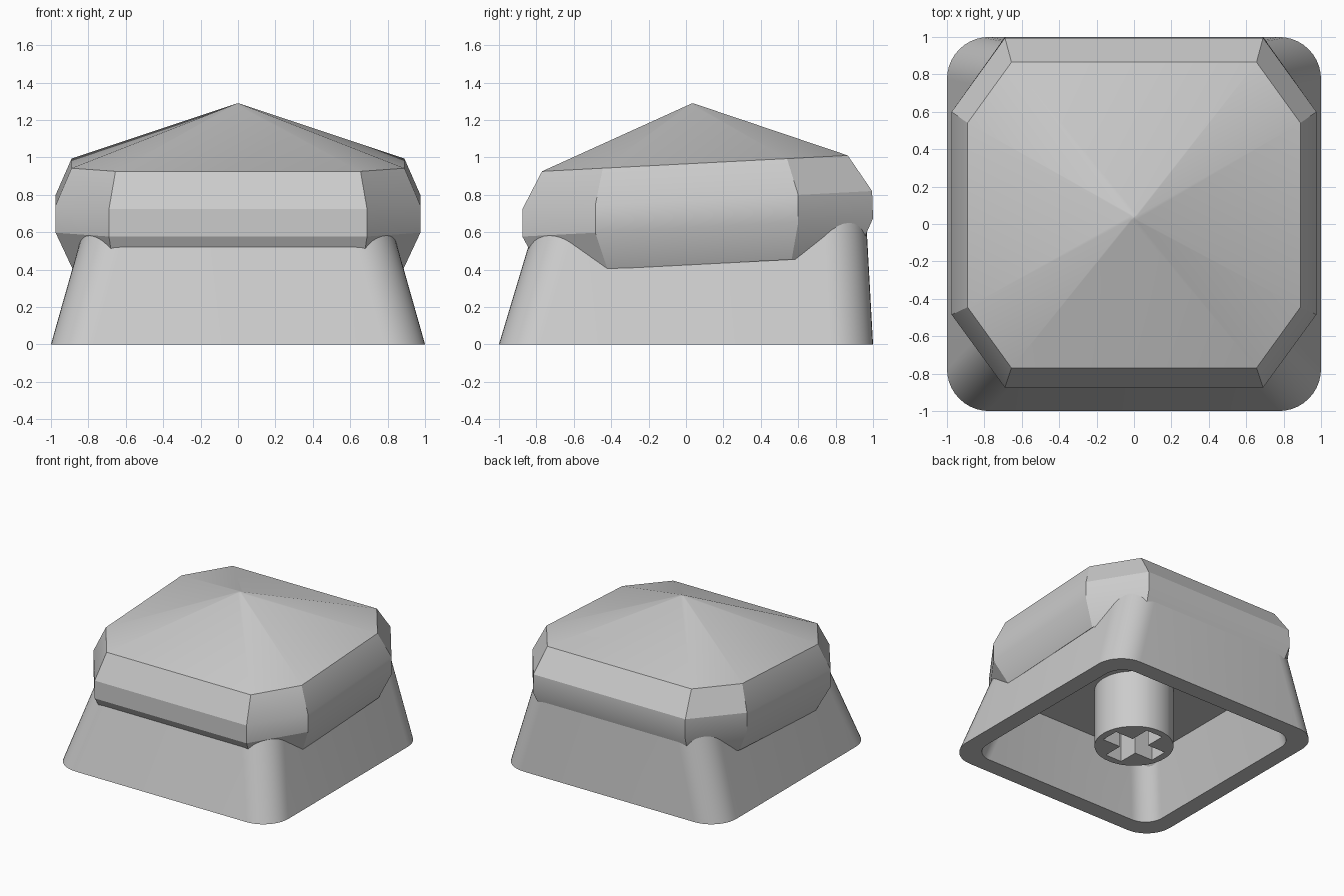
import bpy, bmesh
from math import sin, cos, pi, radians, atan2
from mathutils import Vector

old = bpy.data.objects.get("Cube")
if old:
    bpy.data.objects.remove(old, do_unlink=True)

grey = bpy.data.materials.new("light grey")
grey.use_nodes = True
colour = (0.6, 0.6, 0.6, 1)
grey.diffuse_color = colour
grey.node_tree.nodes["Principled BSDF"].inputs["Base Color"].default_value = colour


def loft(name, rings, angle=30):
    """Skin equal-length rings and close both ends."""
    bm = bmesh.new()
    loops = [[bm.verts.new(p) for p in ring] for ring in rings]
    n = len(loops[0])
    for a, b in zip(loops, loops[1:]):
        for i in range(n):
            j = (i + 1) % n
            bm.faces.new((a[i], a[j], b[j], b[i]))
    bm.faces.new(loops[0])
    bm.faces.new(loops[-1])
    bmesh.ops.recalc_face_normals(bm, faces=bm.faces)
    mesh = bpy.data.meshes.new(name)
    bm.to_mesh(mesh)
    bm.free()
    mesh.materials.append(grey)
    obj = bpy.data.objects.new(name, mesh)
    bpy.context.collection.objects.link(obj)
    bpy.ops.object.select_all(action='DESELECT')
    obj.select_set(True)
    bpy.context.view_layer.objects.active = obj
    bpy.ops.object.shade_smooth_by_angle(angle=radians(angle))


def rounded(half, front, back, r, z, steps=10):
    """Rounded rectangle ring, counter-clockwise."""
    pts = []
    centres = [(half - r, back - r), (r - half, back - r),
               (r - half, front + r), (half - r, front + r)]
    for k, (cx, cy) in enumerate(centres):
        for s in range(steps + 1):
            t = (k + s / steps) * pi / 2
            pts.append((cx + r * cos(t), cy + r * sin(t), z))
    return pts


def cap_ring(z, wall=0.0, r=0.225):
    """Section of the tapered cap shell at height z."""
    side = 1 - 0.283 * z - wall
    return rounded(side, -1 + 0.3 * z + wall, 1 - 0.055 * z - wall, r, z)


# Hollow tapered cap: outer skin, rim, inner walls and ceiling
loft("cap_shell", [cap_ring(0.72), cap_ring(0), cap_ring(0, 0.14, 0.16),
                   cap_ring(0.48, 0.14, 0.16)])


def gem_ring(half, cx, front, back, front_cut, back_cut, z, tilt=0.052):
    """Rectangle with cut corners, tipped up towards the back."""
    side = [(half, front_cut), (half, back_cut), (cx, back)]
    xy = side + [(-cx, back), (-half, back_cut), (-half, front_cut), (-cx, front), (cx, front)]
    return [(x, y, z + tilt * y) for x, y in xy]


# Faceted gem seated on the cap, its crown shrinking to a tiny point
apex = Vector((0, 0.035, 1.29))
table = gem_ring(0.89, 0.655, -0.77, 0.865, -0.445, 0.54, 0.965)
loft("gem", [
    [apex.lerp(Vector(p), 0.004) for p in table],
    [apex.lerp(Vector(p), 0.02) for p in table],
    table,
    gem_ring(0.975, 0.69, -0.875, 0.995, -0.485, 0.60, 0.768),
    gem_ring(0.975, 0.69, -0.875, 1.0, -0.485, 0.60, 0.622),
    gem_ring(0.884, 0.66, -0.77, 0.91, -0.42, 0.565, 0.424),
    gem_ring(0.72, 0.55, -0.70, 0.80, -0.38, 0.48, 0.55),
], angle=26.5)

# Stem with a cross-shaped socket
L, W = 0.24, 0.075
arm = [Vector(p) for p in ((L, -W), (L, W), (W, W))]
corners = []
for k in range(4):
    for p in arm:
        x, y = p
        for _ in range(k):
            x, y = -y, x
        corners.append(Vector((x, y)))
cross = [a.lerp(b, s / 4) for a, b in zip(corners, corners[1:] + corners[:1]) for s in range(4)]
circle = [Vector((cos(t), sin(t))) * 0.298 for t in (atan2(p.y, p.x) for p in cross)]


def at(points, z):
    return [(p.x, p.y, z) for p in points]


loft("stem", [at(circle, 0.52), at(circle, 0), at(cross, 0), at(cross, 0.44)])
